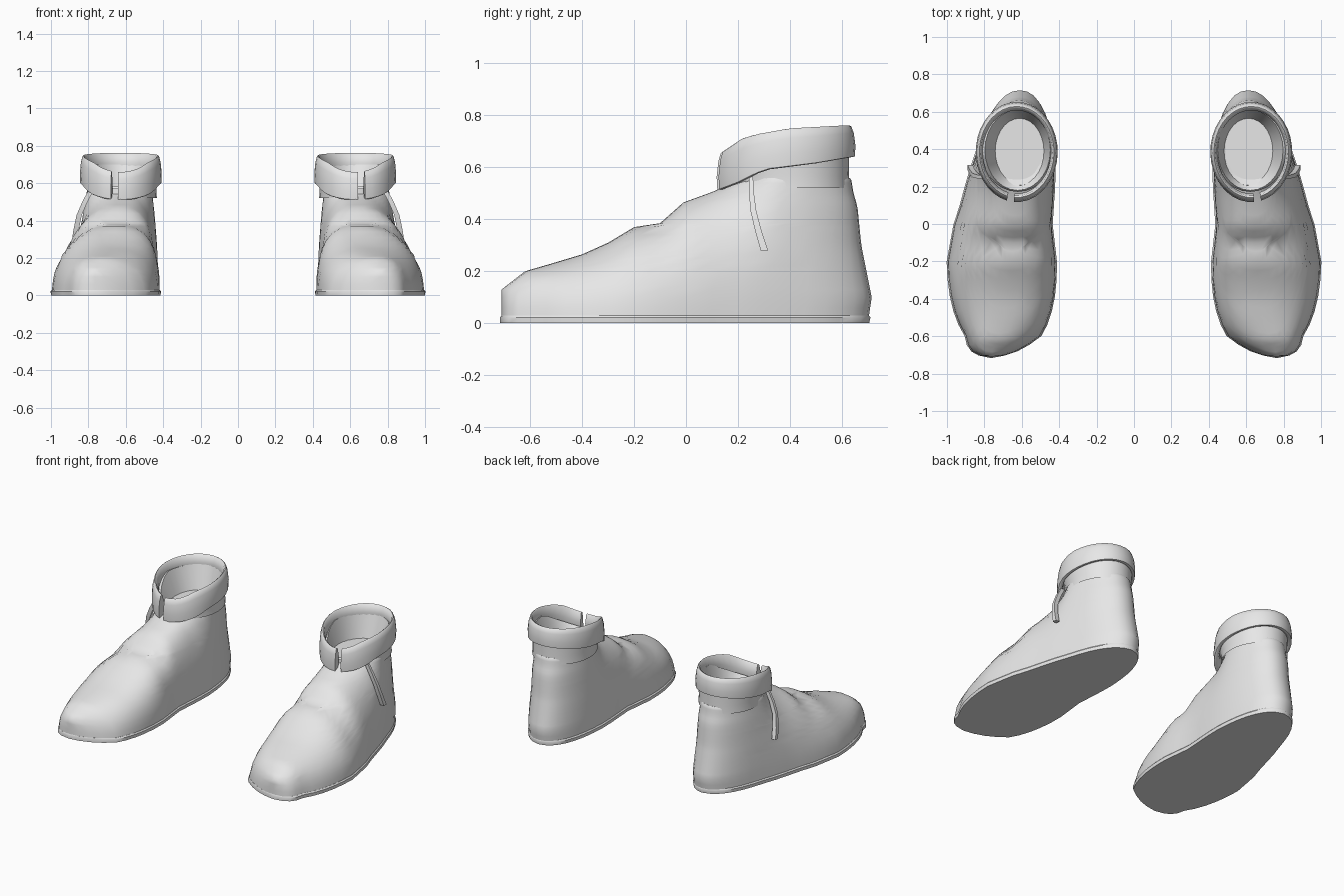
import bpy, bmesh, math

if "Cube" in bpy.data.objects:
    bpy.data.objects.remove(bpy.data.objects["Cube"])

grey = bpy.data.materials.new("light_grey")
grey.diffuse_color = (0.8, 0.8, 0.8, 1)
grey.use_nodes = True
grey.node_tree.nodes["Principled BSDF"].inputs["Base Color"].default_value = grey.diffuse_color

# Profiles, each read by linear interpolation
TOP = [(-.71, .13), (-.62, .2), (-.5, .235), (-.4, .265), (-.3, .31), (-.2, .37), (-.1, .385),
       (-.01, .465), (.1, .505), (.2, .55), (.28, .65), (.45, 1.1), (.72, 1.4)]
BACK = [(0, .70), (.1, .715), (.3, .675), (.45, .66), (.5, .645), (.56, .635)]
CENTRE = [(-.72, .77), (-.6, .70), (-.2, .707), (0, .70), (.1, .68), (.25, .655), (.4, .635), (.72, .61)]
WIDTH = [(-.72, .285), (-.2, .288), (0, .258), (.1, .245), (.25, .23), (.4, .213), (.72, .2)]
RIDGE = [(-.72, .77), (-.5, .69), (-.2, .655), (.1, .63), (.72, .615)]


def lerp(table, v):
    if v <= table[0][0]:
        return table[0][1]
    for (a, p), (b, q) in zip(table, table[1:]):
        if v <= b:
            return p + (q - p) * (v - a) / (b - a)
    return table[-1][1]


def shell(u, n):
    return max(0.0, 1 - min(1.0, max(0.0, u)) ** n) ** (1 / n)


def finish(name, bm, angle=40):
    """Make an object, mirror it to the other foot and smooth it."""
    bmesh.ops.remove_doubles(bm, verts=bm.verts, dist=1e-5)
    bmesh.ops.recalc_face_normals(bm, faces=bm.faces)
    me = bpy.data.meshes.new(name)
    bm.to_mesh(me)
    bm.free()
    me.materials.append(grey)
    ob = bpy.data.objects.new(name, me)
    bpy.context.collection.objects.link(ob)
    bpy.ops.object.select_all(action='DESELECT')
    ob.select_set(True)
    bpy.context.view_layer.objects.active = ob
    bpy.ops.object.shade_smooth_by_angle(angle=math.radians(angle))
    mod = ob.modifiers.new("other_foot", 'MIRROR')
    mod.use_mirror_merge = False
    return ob


def loft(rings, closed=True, cap_start=False, cap_end=False, wrap=False):
    """Join rings of points with quads."""
    bm = bmesh.new()
    vs = [[bm.verts.new(p) for p in r] for r in rings]
    n = len(vs[0])
    pairs = list(zip(vs, vs[1:])) + ([(vs[-1], vs[0])] if wrap else [])
    for a, b in pairs:
        for i in range(n if closed else n - 1):
            j = (i + 1) % n
            bm.faces.new((a[i], a[j], b[j], b[i]))
    if cap_start:
        bm.faces.new(vs[0])
    if cap_end:
        bm.faces.new(vs[-1])
    return bm


def foot_ring(z, grow=0.0, domed=True, n=22):
    """Horizontal outline of the foot at one height."""
    yf = -.71
    if domed and z > .13:
        yf = lerp([(t, y) for y, t in TOP], z)
    yb = lerp(BACK, z)
    sides = ([], [])
    for k in range(n + 1):
        y = yf + (yb - yf) * (1 - math.cos(math.pi * k / n)) / 2
        w = lerp(WIDTH, y)
        c = lerp(CENTRE, y)
        if y < -.2:
            w *= shell((-.2 - y) / .51, 2.3)
        if y > .2:
            w *= shell((y - .2) / (yb - .2), 2.2)
        if domed:
            u = min(1.0, z / lerp(TOP, y))
            w *= shell(u, 2.4)
            c += (lerp(RIDGE, y) - c) * u * u
        if 0 < k < n:
            w += grow
        yy = y + (grow if k == n else -grow if k == 0 else 0)
        sides[0].append((c + w, yy, z))
        sides[1].append((c - w, yy, z))
    return sides[0] + sides[1][-2:0:-1]


# Upper: foot outlines stacked from sole to ankle, with a rolled-in top edge
levels = [.02, .06, .1, .13, .15, .17, .185, .2, .21, .22, .235, .25, .265, .285, .31,
          .34, .37, .378, .385, .41, .44, .465, .485, .505, .525, .54, .55]
rings = [foot_ring(z) for z in levels]
for s, z in ((.97, .56), (.82, .55)):
    rings.append([(.62 + (x - .62) * s, .41 + (y - .41) * s, z) for x, y, _ in rings[26]])
finish("upper", loft(rings), 50)

# Sole: thin slab following the foot outline
finish("sole", loft([foot_ring(0, .005, False), foot_ring(.022, .007, False),
                     foot_ring(.03, 0, False)], cap_start=True, cap_end=True))


def oval(cx, cy, rx, ry, zf, n=28):
    """Closed oval whose height follows the function zf(y)."""
    pts = []
    for k in range(n):
        a = 2 * math.pi * k / n
        y = cy + ry * math.sin(a)
        pts.append((cx + rx * math.cos(a), y, zf(y)))
    return pts


# Neck: ankle band under the cuff with inner lining and footbed
def neck_top(y):
    return .57 + .12 * min(1, max(0, (y - .18) / .2))


finish("neck", loft([
    oval(.622, .405, .188, .225, lambda y: .52),
    oval(.622, .405, .186, .222, lambda y: .57),
    oval(.622, .400, .196, .228, neck_top),
    oval(.622, .395, .175, .215, lambda y: neck_top(y) + .01),
    oval(.612, .390, .130, .175, lambda y: .55)], cap_end=True))

# Cuff: folded-over collar, open at the front
RIM = [(.12, .66), (.2, .71), (.26, .727), (.4, .75), (.64, .762)]
HEM = [(.12, .51), (.2, .54), (.3, .59), (.5, .615), (.65, .64)]
SECTION = [(.97, 0), (1.0, .02), (1.01, .35), (.985, .75), (.95, .96), (.92, 1),
           (.885, .96), (.84, .6), (.86, .2), (.90, .05)]
cuff, steps = [], 34
for k in range(steps + 1):
    a = math.radians(-90 + 14 + (360 - 10) * k / steps)
    ca, sa = math.cos(a), math.sin(a)
    y0 = .385 + .265 * sa
    lo, hi = lerp(HEM, y0), lerp(RIM, y0)
    cuff.append([(.627 + .217 * r * ca, .385 + .265 * r * sa, lo + (hi - lo) * h)
                 for r, h in SECTION])
finish("cuff", loft(cuff, cap_start=True, cap_end=True), 50)

# Lace: flat strap hanging on the outer side
path = [(.79, .25, .565), (.825, .252, .5), (.855, .26, .43), (.872, .28, .35), (.882, .302, .28)]
strap = []
for i, (x, y, z) in enumerate(path):
    w = .008 + .0015 * i
    strap.append([(x + dx, y + dy, z) for dx, dy in
                  ((.008, -w), (.008, w), (-.02, w), (-.02, -w))])
finish("lace", loft(strap, cap_start=True, cap_end=True))
